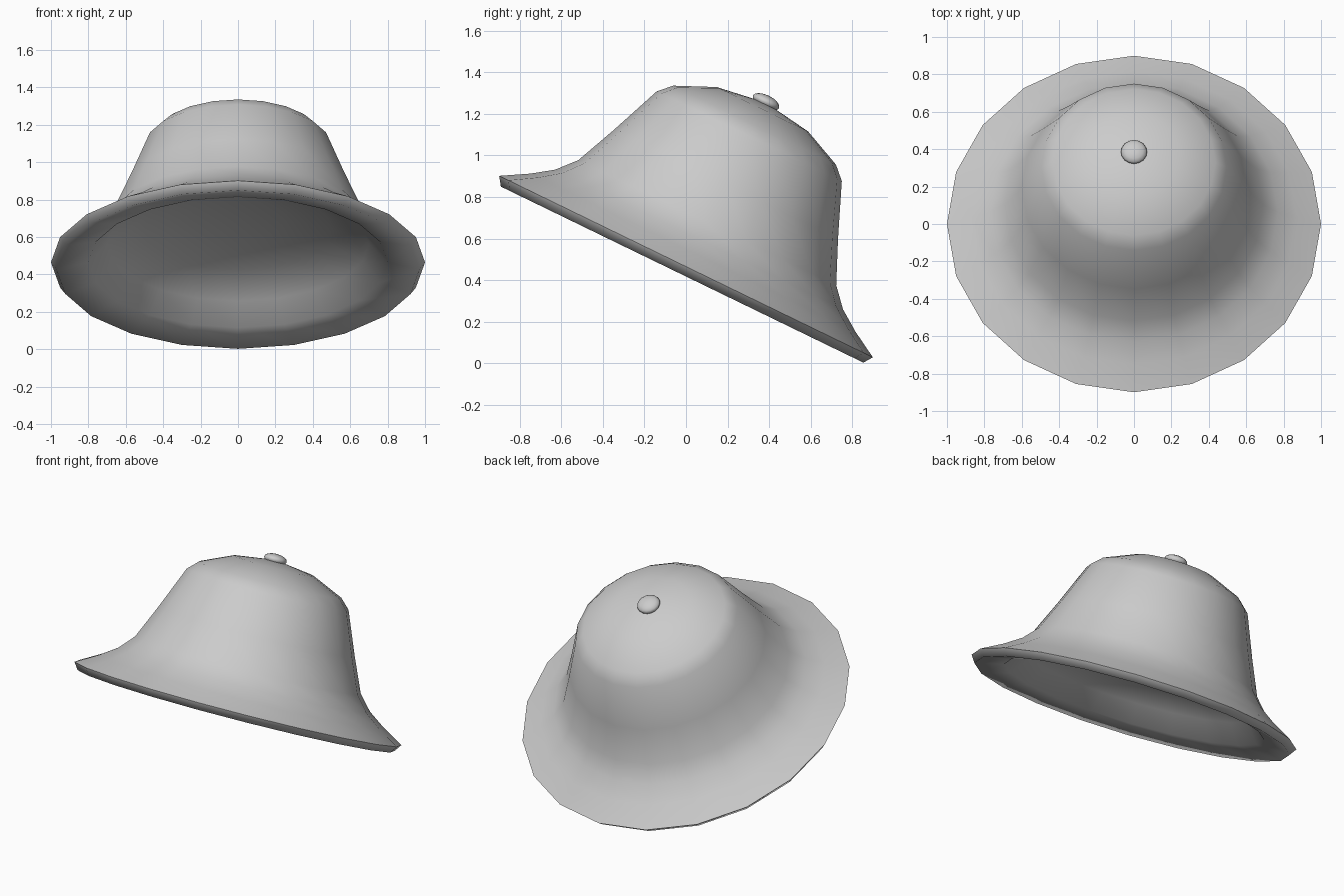
import bpy, bmesh, math
from mathutils import Matrix

if "Cube" in bpy.data.objects:
    bpy.data.objects.remove(bpy.data.objects["Cube"])

SIDES = 20
# Tilted hat frame: axis leans towards +y
FRAME = Matrix.Translation((0, 0, 0.465)) @ Matrix.Rotation(math.radians(-25.9), 4, 'X')


def lathe(name, profile, sides, matrix, sharp_radius=None):
    """Spin a (radius, height) profile around the local z axis."""
    bm = bmesh.new()
    verts = [bm.verts.new((r, 0, z)) for r, z in profile]
    edges = [bm.edges.new(pair) for pair in zip(verts, verts[1:])]
    bmesh.ops.spin(bm, geom=verts + edges, cent=(0, 0, 0), axis=(0, 0, 1),
                   angle=2 * math.pi, steps=sides, use_duplicate=False)
    bmesh.ops.remove_doubles(bm, verts=bm.verts, dist=1e-4)
    bmesh.ops.recalc_face_normals(bm, faces=bm.faces)
    for f in bm.faces:
        f.smooth = True
    if sharp_radius:
        for e in bm.edges:
            if all(v.co.xy.length > sharp_radius for v in e.verts):
                e.smooth = False
    bm.transform(matrix)
    mesh = bpy.data.meshes.new(name)
    bm.to_mesh(mesh)
    bm.free()
    ob = bpy.data.objects.new(name, mesh)
    bpy.context.collection.objects.link(ob)
    return ob


# Hat: outer crown and brim, then the rim edge, then the shallow hollow underneath
outer = [(0, 0.878), (0.245, 0.842), (0.435, 0.757), (0.495, 0.698),
         (0.60, 0.44), (0.69, 0.235), (0.77, 0.145), (0.87, 0.075), (1.0, 0.0)]
inner = [(0.97, -0.043), (0.80, 0.0), (0.70, 0.11), (0.50, 0.20), (0.25, 0.25), (0, 0.26)]
lathe("bucket_hat", outer + inner, SIDES, FRAME, sharp_radius=0.99)

# Button on the crown: flattened sphere
button = [(0.07 * math.sin(math.pi * i / 8), 0.882 + 0.032 * math.cos(math.pi * i / 8))
          for i in range(9)]
lathe("crown_button", button, 16, FRAME)
